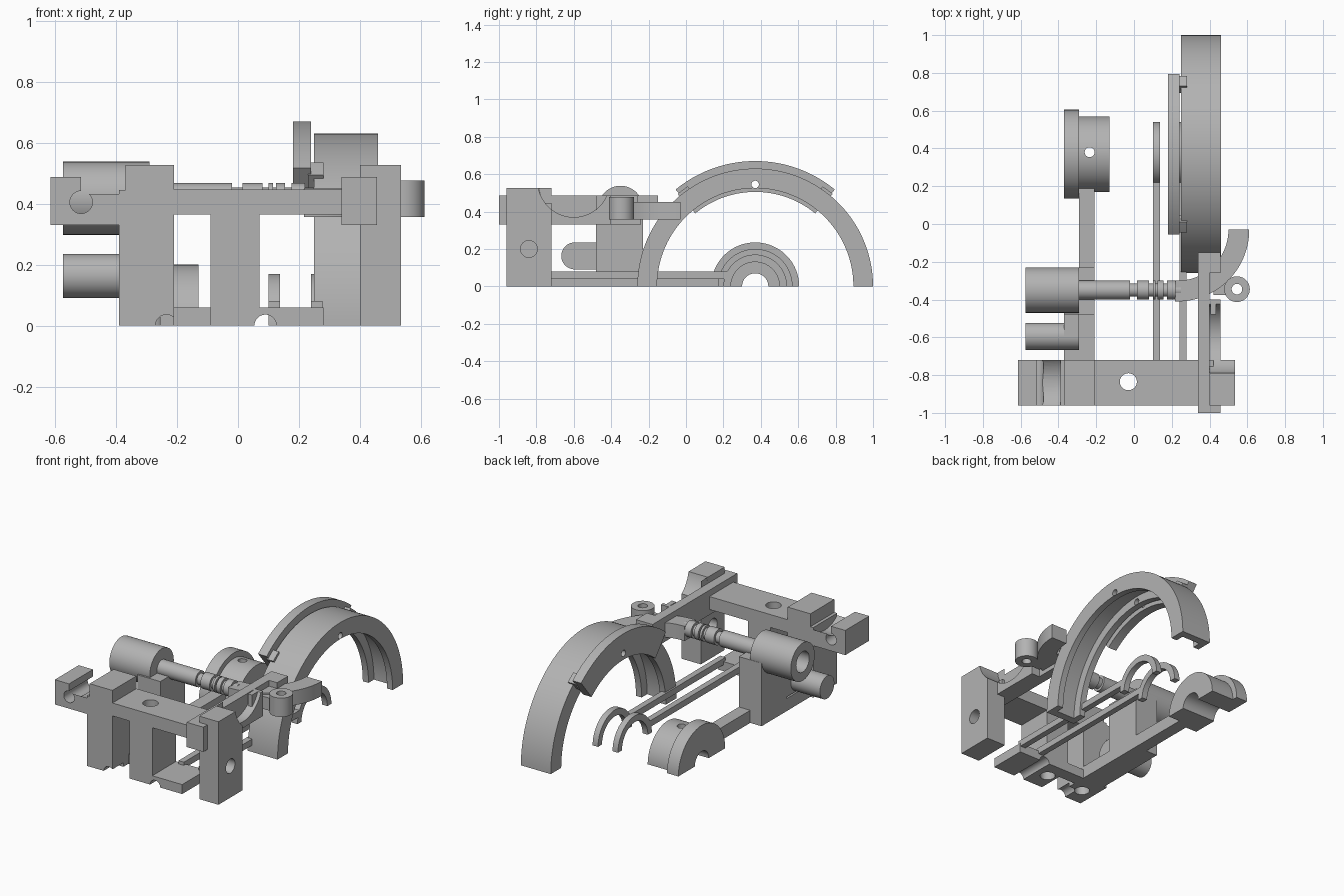
import bpy, bmesh
from math import pi, sin, cos, radians
from mathutils import Matrix

if "Cube" in bpy.data.objects:
    bpy.data.objects.remove(bpy.data.objects["Cube"])

grey = bpy.data.materials.new("Light grey")
grey.use_nodes = True
grey.diffuse_color = (0.45, 0.45, 0.45, 1)
grey.node_tree.nodes["Principled BSDF"].inputs["Base Color"].default_value = grey.diffuse_color
parts = []
TURN = {"x": Matrix.Rotation(pi / 2, 4, "Y"),
        "y": Matrix.Rotation(-pi / 2, 4, "X"), "z": Matrix()}


def finish(name, bm, keep=True):
    bmesh.ops.recalc_face_normals(bm, faces=bm.faces)
    mesh = bpy.data.meshes.new(name)
    bm.to_mesh(mesh)
    bm.free()
    obj = bpy.data.objects.new(name, mesh)
    bpy.context.collection.objects.link(obj)
    mesh.materials.append(grey)
    if keep:
        parts.append(obj)
    return obj


def box(name, xs, ys, zs):
    bm = bmesh.new()
    bmesh.ops.create_cube(bm, size=1)
    for v in bm.verts:
        v.co = [s[0] if c < 0 else s[1] for c, s in zip(v.co, (xs, ys, zs))]
    return finish(name, bm)


def rod(name, axis, span, a, b, r, keep=True):
    """Cylinder along an axis; a, b are the two other coordinates in xyz order."""
    bm = bmesh.new()
    bmesh.ops.create_cone(bm, cap_ends=True, segments=48, radius1=r, radius2=r,
                          depth=span[1] - span[0])
    mid = sum(span) / 2
    pos = {"x": (mid, a, b), "y": (a, mid, b), "z": (a, b, mid)}[axis]
    bm.transform(Matrix.Translation(pos) @ TURN[axis])
    return finish(name, bm, keep)


def sweep(name, profile, place, start, end, steps=56):
    """Sweep a (radius, offset) profile round an arc."""
    bm = bmesh.new()
    rings = []
    for i in range(steps + 1):
        t = radians(start + (end - start) * i / steps)
        rings.append([bm.verts.new(place(r * cos(t), r * sin(t), o)) for r, o in profile])
    n = len(profile)
    for p, q in zip(rings, rings[1:]):
        for j in range(n):
            k = (j + 1) % n
            bm.faces.new((p[j], p[k], q[k], q[j]))
    bm.faces.new(rings[0])
    bm.faces.new(rings[-1])
    return finish(name, bm)


def rect(r0, r1, o0, o1):
    return [(r0, o0), (r1, o0), (r1, o1), (r0, o1)]


def cut(obj, axis, span, a, b, r):
    cutter = rod("cutter", axis, span, a, b, r, keep=False)
    mod = obj.modifiers.new("cut", "BOOLEAN")
    mod.operation, mod.solver, mod.object = "DIFFERENCE", "EXACT", cutter
    bpy.context.view_layer.objects.active = obj
    bpy.ops.object.modifier_apply(modifier=mod.name)
    bpy.data.objects.remove(cutter)


def upright(u, v, o):
    return (o, 0.37 + u, v)


# Big channel arch with inner flanges, and the raised guide arc beside it
channel = [(0.525, 0.25), (0.63, 0.25), (0.63, 0.46), (0.525, 0.46),
           (0.525, 0.42), (0.58, 0.42), (0.58, 0.29), (0.525, 0.29)]
arch = sweep("big_arch", channel, upright, 0, 180, 80)
guide = sweep("guide_arc", rect(0.505, 0.67, 0.18, 0.24), upright, 50.6, 129.4)
for part in (arch, guide):
    cut(part, "x", (0.1, 0.6), 0.37, 0.545, 0.02)
for side in (53, 127):
    sweep("guide_clip", rect(0.58, 0.645, 0.23, 0.28), upright, side - 3, side + 3, 6)

# Two slender rods ending in half rings
for i, x in enumerate((0.1, 0.24)):
    box("slide_rod", (x, x + 0.038), (-0.74, 0.22), (0.04, 0.08))
    sweep("half_ring", rect(0.13, 0.17, x, x + 0.038), upright, 0, 180)

# Rear bearing: wide flange and narrower drum
sweep("bearing_flange", rect(0.07, 0.235, -0.37, -0.29), upright, 0, 180)
drum = sweep("bearing_drum", rect(0.07, 0.2, -0.292, -0.13), upright, 0, 180)
cut(drum, "z", (-0.1, 0.5), -0.235, 0.38, 0.026)

# Side rail, column, lug and bosses
box("side_rail", (-0.29, -0.21), (-0.74, 0.19), (0, 0.08))
box("side_rail_outer", (-0.37, -0.288), (-0.74, -0.23), (0, 0.08))
column = box("column", (-0.37, -0.21), (-0.48, -0.23), (0.07, 0.4))
cut(column, "x", (-0.5, -0.3), -0.35, 0.42, 0.065)
lug_plate = box("lug_plate", (-0.37, -0.29), (-0.595, -0.47), (0.09, 0.235))
boss = rod("lower_boss", "x", (-0.575, -0.29), -0.595, 0.163, 0.072)
for part in (lug_plate, boss):
    cut(part, "x", (-0.7, 0), -0.595, 0.163, 0.028)
main_boss = rod("main_boss", "x", (-0.575, -0.29), -0.35, 0.418, 0.12)
cut(main_boss, "x", (-0.7, -0.32), -0.35, 0.418, 0.065)

# Shaft with collars
rod("shaft", "x", (-0.3, -0.02), -0.35, 0.418, 0.05)
rod("shaft_core", "x", (-0.03, 0.25), -0.35, 0.418, 0.035)
for x0, x1 in ((0.015, 0.08), (0.1, 0.115), (0.125, 0.155), (0.175, 0.22)):
    rod("collar", "x", (x0, x1), -0.35, 0.418, 0.05)

# Front frame
DEPTH = (-0.96, -0.72)
left_post = box("left_post", (-0.39, -0.21), DEPTH, (0, 0.445))
cut(left_post, "y", (-1, -0.85), -0.235, 0, 0.036)
cut(left_post, "z", (-0.1, 0.1), -0.3, -0.84, 0.045)
box("left_post_top", (-0.37, -0.21), DEPTH, (0.44, 0.527))
middle_post = box("middle_post", (-0.09, 0.07), DEPTH, (0, 0.37))
top_beam = box("top_beam", (-0.215, 0.42), DEPTH, (0.365, 0.447))
for part in (middle_post, top_beam):
    cut(part, "z", (-0.1, 0.6), -0.03, -0.835, 0.045)
foot = box("foot_bar", (0.065, 0.28), DEPTH, (0, 0.06))
for part in (middle_post, foot):
    cut(part, "y", (-1.1, -0.6), 0.09, 0, 0.036)
box("left_foot_bar", (-0.215, -0.085), (-0.8, -0.72), (0, 0.06))

# Left block with cradle
block = box("left_block", (-0.615, -0.365), DEPTH, (0.33, 0.487))
cut(block, "x", (-0.515, -0.3), -0.84, 0.565, 0.18)
cut(block, "y", (-1.1, -0.6), -0.515, 0.405, 0.037)

# Right post and long arm, sharing a round saddle
right_post = box("right_post", (0.4, 0.535), DEPTH, (0, 0.527))
cut(right_post, "x", (0.3, 0.7), -0.84, 0.2, 0.045)
arm_head = box("arm_head", (0.34, 0.457), (-1, -0.4), (0.33, 0.487))
for part in (right_post, arm_head):
    cut(part, "x", (0.4, 0.7), -0.6, 0.563, 0.193)
box("arm", (0.34, 0.4), (-0.41, -0.24), (0.33, 0.487))
box("arm_tip", (0.34, 0.457), (-0.26, -0.15), (0.36, 0.487))
box("arm_key", (0.405, 0.435), (-0.48, -0.4), (0.4, 0.487))

# Curved lever and its pivot eye
sweep("curved_lever", rect(0.27, 0.38, 0.357, 0.45),
      lambda u, v, o: (0.23 + u, -0.03 + v, o), -92, 0)
eye = rod("pivot_eye", "z", (0.357, 0.477), 0.545, -0.345, 0.068)
link = box("eye_link", (0.42, 0.545), (-0.375, -0.315), (0.36, 0.44))
for part in (eye, link):
    cut(part, "z", (0.2, 0.7), 0.545, -0.345, 0.028)

# Smooth rounded surfaces, keep edges crisp
bpy.ops.object.select_all(action="DESELECT")
for obj in parts:
    obj.select_set(True)
bpy.context.view_layer.objects.active = parts[0]
bpy.ops.object.shade_smooth_by_angle(angle=radians(30))
